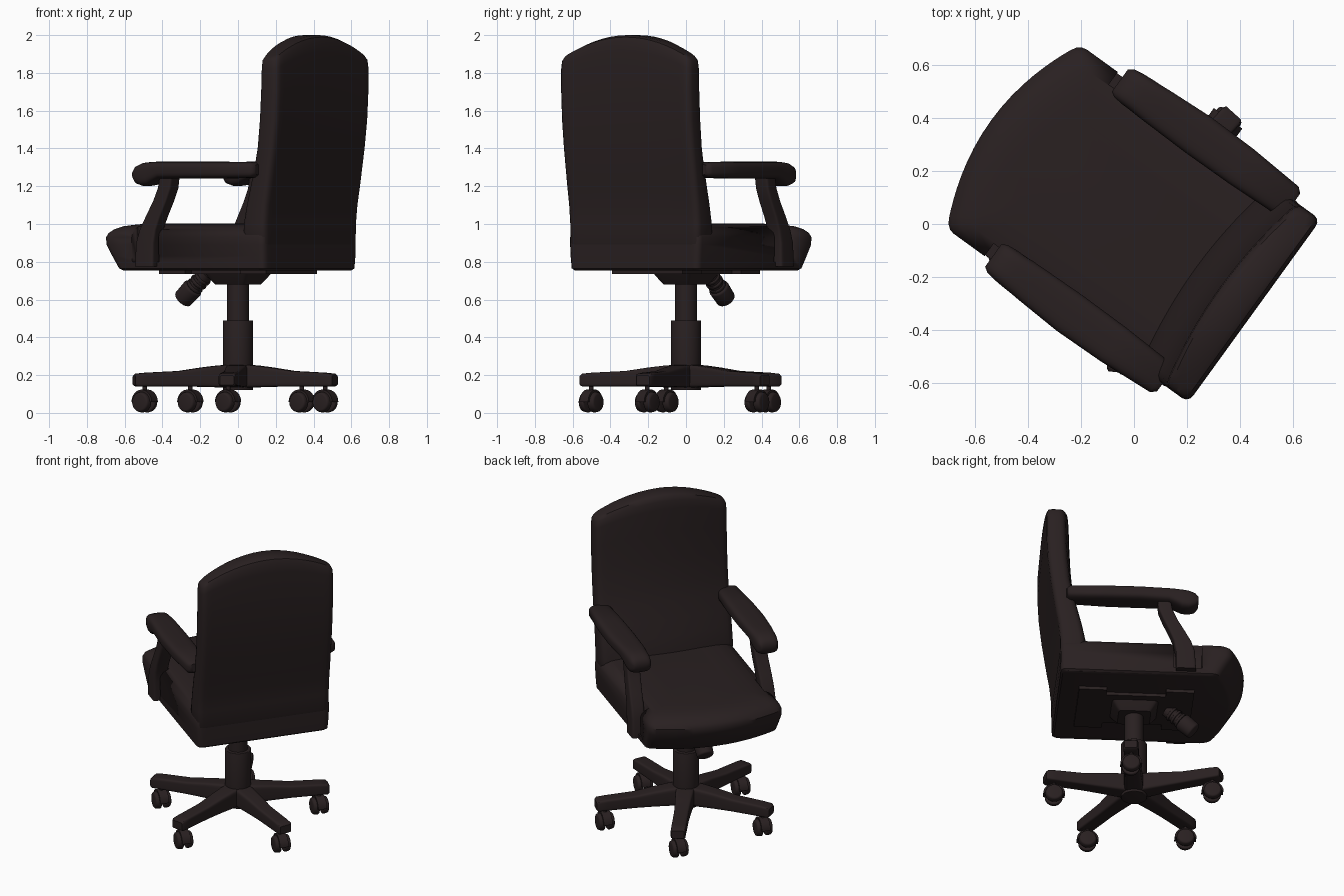
import bpy, bmesh, math
from mathutils import Matrix, Vector

if "Cube" in bpy.data.objects:
    bpy.data.objects.remove(bpy.data.objects["Cube"])

TURN = Matrix.Rotation(math.radians(54.1), 4, 'Z')   # chair is turned in plan

mat = bpy.data.materials.new("dark brown leather")
mat.diffuse_color = (0.022, 0.0145, 0.015, 1)
mat.use_nodes = True
mat.node_tree.nodes["Principled BSDF"].inputs["Base Color"].default_value = mat.diffuse_color


def finish(name, bm, matrix=TURN, angle=35):
    bmesh.ops.recalc_face_normals(bm, faces=bm.faces)
    bm.transform(matrix)
    me = bpy.data.meshes.new(name)
    bm.to_mesh(me)
    bm.free()
    ob = bpy.data.objects.new(name, me)
    bpy.context.collection.objects.link(ob)
    me.materials.append(mat)
    bpy.ops.object.select_all(action='DESELECT')
    ob.select_set(True)
    bpy.context.view_layer.objects.active = ob
    bpy.ops.object.shade_smooth_by_angle(angle=math.radians(angle))
    return ob


def loft(name, rings, matrix=TURN, angle=35):
    """Skin equal-sized rings and close both ends with strips of quads."""
    bm = bmesh.new()
    vs = [[bm.verts.new(p) for p in r] for r in rings]
    n = len(rings[0])
    for a, b in zip(vs, vs[1:]):
        for i in range(n):
            j = (i + 1) % n
            bm.faces.new((a[i], a[j], b[j], b[i]))
    for r in (vs[0], vs[-1]):
        for i in range(n // 2 - 1):
            bm.faces.new((r[i], r[i + 1], r[n - 2 - i], r[n - 1 - i]))
    return finish(name, bm, matrix, angle)


def cushion_ring(z, yb, yf, w, bulge, r, crown=0, n=22):
    """Plan outline with rounded corners, bowed front and optional crowned height."""
    front, back = [], []
    for i in range(n + 1):
        x = w * math.sin(math.pi / 2 * (2 * i / n - 1))
        d = max(0, (abs(x) - (w - r)) / r)
        drop = r * (1 - math.sqrt(max(0, 1 - d * d)))
        arc = 1 - (x / w) ** 2
        front.append((x, yf + bulge * arc - drop, z + crown * arc))
        back.append((x, yb + drop, z + crown * arc))
    return front + back[::-1]


def oval(hw, hh, power, n=24):
    """Squarish oval as 2D points."""
    pts = []
    for i in range(n):
        a = 2 * math.pi * (i + 0.5) / n
        c, s = math.cos(a), math.sin(a)
        pts.append((hw * math.copysign(abs(c) ** (2 / power), c),
                    hh * math.copysign(abs(s) ** (2 / power), s)))
    return pts


def rod(name, a, b, r1, r2, segs=32, bevel=0.0, matrix=TURN):
    a, b = Vector(a), Vector(b)
    bm = bmesh.new()
    bmesh.ops.create_cone(bm, cap_ends=True, segments=segs, radius1=r1, radius2=r2,
                          depth=(b - a).length)
    if bevel:
        rims = [e for e in bm.edges if any(len(f.verts) > 4 for f in e.link_faces)]
        bmesh.ops.bevel(bm, geom=rims, offset=bevel, segments=3, affect='EDGES', profile=0.5)
    rot = (b - a).to_track_quat('Z', 'Y').to_matrix().to_4x4()
    return finish(name, bm, matrix @ Matrix.Translation((a + b) / 2) @ rot)


def box(name, lo, hi):
    bm = bmesh.new()
    bmesh.ops.create_cube(bm, size=1)
    lo, hi = Vector(lo), Vector(hi)
    m = Matrix.Translation((lo + hi) / 2) @ Matrix.Diagonal((*(hi - lo), 1))
    return finish(name, bm, TURN @ m)


# Backrest: z, back, front edge, half width
rows = [(0.86, -0.445, -0.36, 0.385), (0.872, -0.468, -0.34, 0.41), (0.9, -0.478, -0.33, 0.423),
        (1.0, -0.478, -0.335, 0.425), (1.1, -0.488, -0.355, 0.425), (1.2, -0.505, -0.38, 0.425),
        (1.3, -0.52, -0.405, 0.425), (1.4, -0.535, -0.425, 0.425), (1.55, -0.552, -0.44, 0.425),
        (1.7, -0.56, -0.448, 0.425), (1.82, -0.56, -0.452, 0.425), (1.86, -0.556, -0.456, 0.422),
        (1.88, -0.545, -0.468, 0.412), (1.888, -0.525, -0.485, 0.4)]
loft("backrest", [cushion_ring(z, b, f, w, 0.05, 0.03, 0.112 * ((z - 0.86) / 1.028) ** 3)
                  for z, b, f, w in rows])

# Seat cushion with slots for the arm posts
rows = [(0.755, -0.46, 0.46, 0.41), (0.765, -0.472, 0.48, 0.42), (0.83, -0.475, 0.52, 0.425),
        (0.89, -0.475, 0.556, 0.428), (0.93, -0.475, 0.56, 0.428), (0.952, -0.47, 0.548, 0.42),
        (0.972, -0.46, 0.525, 0.4), (0.988, -0.44, 0.49, 0.365), (0.998, -0.4, 0.44, 0.3),
        (1.003, -0.36, 0.38, 0.2)]
seat = loft("seat", [cushion_ring(z, b, f, w, 0.105, 0.03) for z, b, f, w in rows])
for side in (-1, 1):
    cut = box("post_slot_cutter", (min(side * 0.37, side * 0.6), 0.21, 0.8),
              (max(side * 0.37, side * 0.6), 0.385, 1.2))
    cut.hide_render = True
    cut.hide_set(True)
    mod = seat.modifiers.new("post slot", 'BOOLEAN')
    mod.operation, mod.object, mod.solver = 'DIFFERENCE', cut, 'EXACT'

# Armrests and curved posts
arm = [(-0.44, 0.41, 0.05, 1.26, 1.315), (-0.42, 0.41, 0.068, 1.245, 1.328),
       (-0.2, 0.413, 0.08, 1.24, 1.33), (0, 0.414, 0.083, 1.24, 1.33),
       (0.18, 0.411, 0.076, 1.24, 1.33), (0.22, 0.41, 0.074, 1.225, 1.33),
       (0.26, 0.41, 0.072, 1.205, 1.328), (0.30, 0.409, 0.07, 1.2, 1.324),
       (0.34, 0.408, 0.065, 1.212, 1.308), (0.36, 0.407, 0.052, 1.24, 1.285)]
post = [(0.775, 0.285, 0.06, 0.42), (0.9, 0.28, 0.058, 0.42), (0.97, 0.262, 0.053, 0.418),
        (1.04, 0.23, 0.048, 0.415), (1.12, 0.19, 0.044, 0.41), (1.19, 0.162, 0.042, 0.407),
        (1.27, 0.15, 0.04, 0.405)]
for side, word in ((-1, "left"), (1, "right")):
    loft(word + "_armrest", [[(side * (cx + p), y, (lo + hi) / 2 + q)
                              for p, q in oval(hw, (hi - lo) / 2, 3.5)]
                             for y, cx, hw, lo, hi in arm], angle=50)
    loft(word + "_arm_post", [[(side * (cx + p), cy + q, z) for p, q in oval(0.042, hy, 8)]
                              for z, cy, hy, cx in post])

# Under-seat plate and tilt mechanism
box("mounting_plate_front", (-0.23, 0.18, 0.735), (0.23, 0.35, 0.758))
box("mounting_plate_back", (-0.23, -0.35, 0.735), (0.23, -0.18, 0.758))
box("mounting_plate_middle", (-0.17, -0.2, 0.735), (0.17, 0.2, 0.758))
loft("tilt_housing", [[(p, q, z) for p, q in oval(s, s * 1.15, 10)]
                      for z, s in ((0.68, 0.085), (0.7, 0.1), (0.74, 0.125))])
rod("tension_spring_neck", (0, 0.2, 0.74), (0, 0.3, 0.655), 0.04, 0.04)
for i in range(3):
    c = Vector((0, 0.225, 0.72)) + Vector((0, 0.025, -0.0215)) * i
    rod("tension_neck_rib", c, c + Vector((0, 0.013, -0.011)), 0.048, 0.048, bevel=0.004)
rod("tension_knob", (0, 0.29, 0.665), (0, 0.365, 0.598), 0.056, 0.052, bevel=0.012)

# Gas column
rod("column_upper", (0, 0, 0.46), (0, 0, 0.7), 0.058, 0.058)
rod("column_sleeve", (0, 0, 0.12), (0, 0, 0.49), 0.079, 0.079, bevel=0.004)

# Five-leg base with twin-wheel casters
leg = [(0, 0.058, 0.135, 0.255), (0.1, 0.056, 0.135, 0.252), (0.2, 0.05, 0.138, 0.24),
       (0.32, 0.045, 0.14, 0.222), (0.5, 0.045, 0.14, 0.213), (0.55, 0.045, 0.14, 0.208),
       (0.562, 0.038, 0.147, 0.198)]
axle = Vector((1, 0, 0))
for k in range(5):
    ang = math.radians(-6.1 + 72 * k)
    loft("base_leg", [[(r, p, (lo + hi) / 2 + q) for p, q in oval(hw, (hi - lo) / 2, 7)]
                      for r, hw, lo, hi in leg], TURN @ Matrix.Rotation(ang, 4, 'Z'))
    c = Vector((0.505 * math.cos(ang), 0.505 * math.sin(ang), 0.057))
    rod("caster_stem", c, c + Vector((0, 0, 0.1)), 0.012, 0.012, 12)
    for s in (-1, 1):
        rod("caster_wheel", c + axle * s * 0.012, c + axle * s * 0.05, 0.057, 0.05, 24, 0.01)
    # half-round hood between and over the wheels
    hood = [(0.066 * math.cos(a), 0.066 * math.sin(a))
            for a in (math.pi * i / 15 for i in range(16))]
    loft("caster_hood", [[c + Vector((x, y, z)) for y, z in hood] for x in (-0.028, 0.028)])
